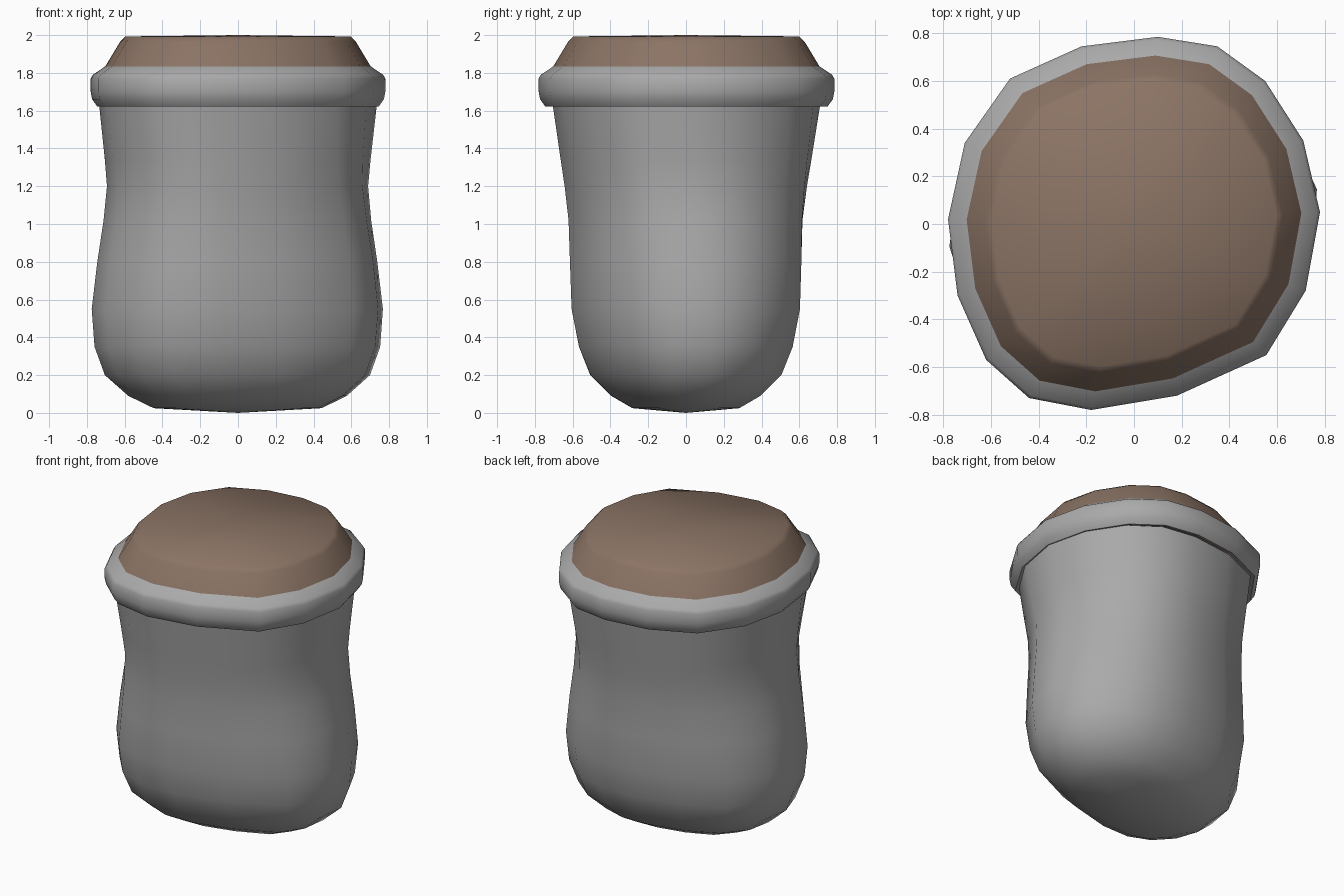
import bpy
import bmesh
from math import sin, cos, radians
from mathutils import Vector

if "Cube" in bpy.data.objects:
    bpy.data.objects.remove(bpy.data.objects["Cube"], do_unlink=True)


def make_material(name, rgb):
    mat = bpy.data.materials.new(name)
    mat.use_nodes = True
    mat.diffuse_color = (*rgb, 1)
    bsdf = mat.node_tree.nodes["Principled BSDF"]
    bsdf.inputs["Base Color"].default_value = (*rgb, 1)
    bsdf.inputs["Roughness"].default_value = 0.8
    return mat


cloth = make_material("grey cloth", (0.4, 0.4, 0.4))
grain = make_material("brown filling", (0.26, 0.175, 0.13))

# Uneven outline of the sack mouth, anticlockwise
outline = [(0.78, 0.05), (0.71, 0.35), (0.55, 0.60), (0.35, 0.745),
           (0.10, 0.785), (-0.22, 0.745), (-0.52, 0.61), (-0.71, 0.34),
           (-0.78, 0.02), (-0.74, -0.30), (-0.62, -0.57), (-0.44, -0.73),
           (-0.18, -0.78), (0.18, -0.72), (0.555, -0.55), (0.72, -0.28)]


def ring(half_x, half_y, z, tilt=0):
    """Outline fitted to the given half widths and turned by tilt degrees."""
    c, s = cos(radians(tilt)), sin(radians(tilt))
    pts = []
    for px, py in outline:
        x, y = px * half_x / 0.78, py * half_y / 0.785
        pts.append(Vector((x * c - y * s, x * s + y * c, z)))
    return pts


def loft(name, rings, mat, bottom=None, top=None, angle=50):
    """Skin a stack of rings, listed upwards, with optional centre points."""
    bm = bmesh.new()
    loops = [[bm.verts.new(p) for p in r] for r in rings]
    n = len(outline)
    for low, high in zip(loops, loops[1:]):
        for i in range(n):
            j = (i + 1) % n
            bm.faces.new((low[i], low[j], high[j], high[i]))
    for z, loop in ((bottom, loops[0]), (top, loops[-1])):
        if z is not None:
            centre = bm.verts.new((0, 0, z))
            for i in range(n):
                bm.faces.new((loop[i], loop[(i + 1) % n], centre))
    bmesh.ops.recalc_face_normals(bm, faces=bm.faces)
    mesh = bpy.data.meshes.new(name)
    bm.to_mesh(mesh)
    bm.free()
    mesh.materials.append(mat)
    obj = bpy.data.objects.new(name, mesh)
    bpy.context.collection.objects.link(obj)
    bpy.ops.object.select_all(action="DESELECT")
    obj.select_set(True)
    bpy.context.view_layer.objects.active = obj
    bpy.ops.object.shade_smooth_by_angle(angle=radians(angle))
    return obj


# Sagging sack: half width, half depth, height, tilt
body_profile = [(0.45, 0.27, 0.025, 8), (0.585, 0.38, 0.09, 8),
                (0.71, 0.49, 0.20, 8), (0.765, 0.55, 0.35, 8),
                (0.78, 0.59, 0.55, 8), (0.75, 0.60, 0.80, 8),
                (0.715, 0.61, 1.02, 7), (0.695, 0.635, 1.20, 5),
                (0.705, 0.66, 1.34, 3), (0.735, 0.71, 1.63, 0)]
loft("sack_body", [ring(*p) for p in body_profile], cloth, bottom=0.0)

# Rolled-over mouth of the sack
rim_profile = [(0.92, 1.63), (0.955, 1.622), (0.99, 1.66), (1.0, 1.70),
               (1.0, 1.77), (0.985, 1.79), (0.90, 1.835)]
loft("rolled_rim", [ring(0.78 * k, 0.785 * k, z) for k, z in rim_profile],
     cloth)

# Heaped filling with a nearly flat top
fill_profile = [(0.90, 1.835), (0.80, 1.965), (0.765, 1.993)]
loft("filling", [ring(0.78 * k, 0.785 * k, z) for k, z in fill_profile],
     grain, top=2.0)
